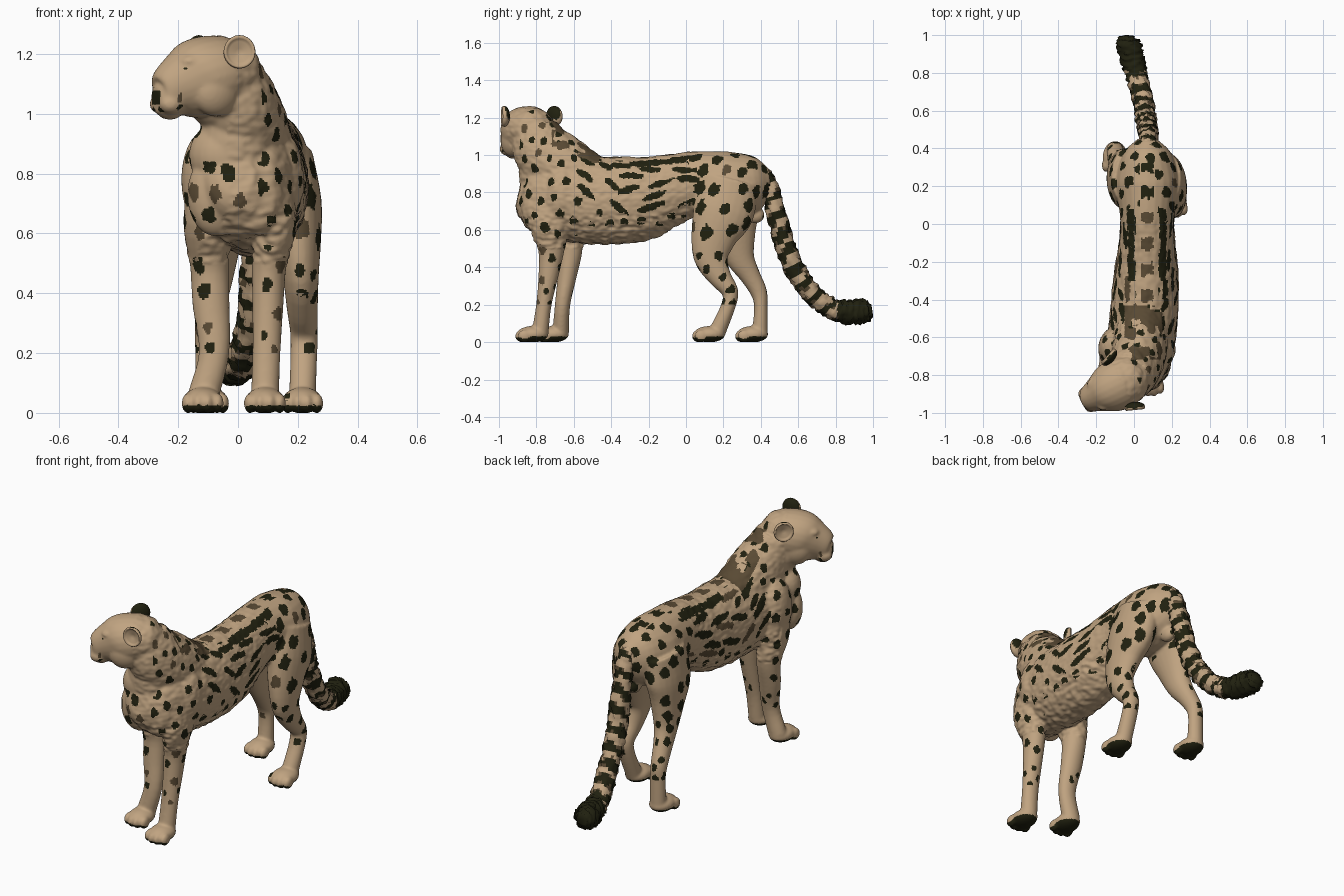
import bpy, bmesh, math, random
from mathutils import Matrix, Vector, kdtree, noise

if "Cube" in bpy.data.objects:
    bpy.data.objects.remove(bpy.data.objects["Cube"])
rnd = random.Random(4)


def material(name, r, g, b):
    m = bpy.data.materials.new(name)
    m.use_nodes = True
    m.diffuse_color = (r, g, b, 1)
    bsdf = m.node_tree.nodes["Principled BSDF"]
    bsdf.inputs["Base Color"].default_value = (r, g, b, 1)
    bsdf.inputs["Roughness"].default_value = 0.8
    return m


MATS = [material("tan fur", 0.53, 0.37, 0.22),
        material("black markings", 0.015, 0.015, 0.005),
        material("brown markings", 0.10, 0.068, 0.034)]
FUR, BLACK, BROWN = range(3)


def spline(pts, steps):
    """Catmull-Rom through tuples of any length."""
    p = [Vector(q) for q in pts]
    p = [p[0] * 2 - p[1]] + p + [p[-1] * 2 - p[-2]]
    out = []
    for i in range(1, len(p) - 2):
        a, b, c, d = p[i - 1:i + 3]
        for k in range(steps):
            t = k / steps
            out.append((b * 2 + (c - a) * t + (a * 2 - b * 5 + c * 4 - d) * t * t
                        + (b * 3 - a - c * 3 + d) * t ** 3) / 2)
    return out + [p[-2]]


def loft(bm, pts, side=(1, 0, 0), M=Matrix(), steps=4, segs=24, fuzz=0):
    """Tube of elliptical rings; each point is x, y, z, side radius, other radius."""
    path, rings = spline(pts, steps), []
    for i, p in enumerate(path):
        t = (path[min(i + 1, len(path) - 1)] - path[max(i - 1, 0)]).to_3d().normalized()
        u = Vector(side)
        u = (u - t * u.dot(t)).normalized()
        v = t.cross(u)
        ring = []
        for k in range(segs):
            a = math.tau * k / segs
            j = 1 + fuzz * rnd.uniform(-1, 1)
            ring.append(bm.verts.new(M @ (p.to_3d() + (u * math.cos(a) * p[3] + v * math.sin(a) * p[4]) * j)))
        rings.append(ring)
    for r, s in zip(rings, rings[1:]):
        for k in range(segs):
            bm.faces.new((r[k], r[k - 1], s[k - 1], s[k]))
    bm.faces.new(rings[0])
    bm.faces.new(rings[-1])


def ball(bm, c, r, M=Matrix()):
    bmesh.ops.create_uvsphere(bm, u_segments=24, v_segments=14, radius=1,
                              matrix=M @ Matrix.Translation(c) @ Matrix.Diagonal((*r, 1)))


def finish(bm, name):
    bmesh.ops.recalc_face_normals(bm, faces=bm.faces[:])
    me = bpy.data.meshes.new(name)
    bm.to_mesh(me)
    bm.free()
    ob = bpy.data.objects.new(name, me)
    bpy.context.collection.objects.link(ob)
    dress(me)
    return ob


def dress(me):
    me.materials.clear()
    for m in MATS:
        me.materials.append(m)
    me.polygons.foreach_set("use_smooth", [True] * len(me.polygons))


# Head frame: local x is forward, y is its left, z is up
HEAD = Matrix.Translation((-.063, -.838, 1.13)) @ Matrix.Rotation(math.radians(207), 4, "Z")
TO_HEAD = HEAD.inverted()

bm = bmesh.new()
# Torso
loft(bm, [(.07, .45, .86, .05, .07), (.07, .37, .85, .13, .15), (.07, .22, .83, .17, .19),
          (.07, .05, .845, .145, .175), (.07, -.1, .81, .15, .195), (.065, -.25, .765, .17, .228),
          (.055, -.45, .757, .18, .236), (.04, -.6, .77, .18, .235), (.01, -.75, .775, .165, .21),
          (-.005, -.85, .785, .125, .145), (-.005, -.895, .795, .06, .07)])
# Neck and throat
loft(bm, [(.05, -.48, .83, .14, .15), (.03, -.66, .93, .145, .175), (.005, -.76, 1.02, .135, .165),
          (-.03, -.81, 1.12, .12, .135)])
for c, r in (((-.01, -.79, .91), (.12, .105, .17)), ((-.05, -.81, 1.04), (.115, .11, .1)),
             ((-.04, -.79, .86), (.125, .1, .12))):
    ball(bm, c, r)
# Head
loft(bm, [(-.14, 0, 0, .05, .05), (-.09, 0, 0, .11, .105), (0, 0, .005, .137, .127), (.07, 0, -.01, .132, .135),
          (.12, 0, -.03, .108, .122), (.17, 0, -.052, .082, .098), (.21, 0, -.078, .062, .07),
          (.238, 0, -.082, .036, .042)], (0, 1, 0), HEAD)
for s in (-1, 1):
    ball(bm, (.195, s * .036, -.098), (.045, .036, .034), HEAD)
    ball(bm, (.13, s * .06, .045), (.045, .035, .024), HEAD)
    ball(bm, (.05, s * .075, -.055), (.085, .056, .085), HEAD)
ball(bm, (.185, 0, -.128), (.04, .038, .022), HEAD)
# Legs, each followed by its paw
legs = [
    [(.11, -.7, .8, .06, .12), (.125, -.73, .64, .07, .11), (.105, -.72, .5, .058, .072),
     (.1, -.735, .36, .052, .054), (.095, -.76, .2, .047, .041), (.09, -.78, .05, .047, .045)],
    [(-.08, -.66, .8, .08, .12), (-.105, -.65, .64, .078, .1), (-.095, -.62, .5, .066, .068),
     (-.09, -.635, .36, .062, .052), (-.08, -.66, .2, .051, .041), (-.118, -.67, .05, .052, .044)],
    [(.16, .24, .86, .09, .15), (.185, .2, .7, .095, .165), (.2, .15, .57, .078, .125),
     (.21, .135, .45, .06, .093), (.215, .18, .35, .052, .063), (.22, .235, .27, .046, .045),
     (.22, .225, .19, .045, .039), (.215, .165, .05, .045, .046)],
    [(-.03, .25, .86, .09, .15), (-.055, .24, .7, .09, .16), (-.065, .26, .57, .075, .115),
     (-.075, .29, .45, .058, .078), (-.09, .34, .36, .05, .056), (-.1, .388, .27, .045, .045),
     (-.1, .4, .19, .043, .036), (-.1, .395, .05, .045, .042)]]
for pts in legs:
    loft(bm, pts)
    x, y = pts[-1][:2]
    ball(bm, (x, y - .04, .042), (.066, .085, .044))
    for k in (-1.5, -.5, .5, 1.5):
        ball(bm, (x + k * .033, y - .105 + abs(k) * .014, .032), (.021, .036, .034))
# Muscles and underside
for c, r in (((.13, -.66, .78), (.09, .11, .17)), ((-.1, -.66, .78), (.09, .11, .17)),
             ((.06, -.82, .72), (.09, .065, .13)), ((-.075, -.81, .73), (.095, .065, .14)),
             ((.07, .37, .68), (.035, .05, .045)), ((.065, -.6, .92), (.09, .16, .085))):
    ball(bm, c, r)
body = finish(bm, "body")

# Fuse the parts into one skin
rem = body.modifiers.new("fuse", "REMESH")
rem.mode, rem.voxel_size = "VOXEL", 0.0068
smooth = body.modifiers.new("soften", "SMOOTH")
smooth.factor, smooth.iterations = 0.5, 9
dg = bpy.context.evaluated_depsgraph_get()
skin = bpy.data.meshes.new_from_object(body.evaluated_get(dg))
body.modifiers.clear()
body.data = skin
dress(skin)

# Shaggy relief on chest, neck and belly
normals = [v.normal.copy() for v in skin.vertices]
for v, n in zip(skin.vertices, normals):
    p = v.co
    if p.y < .02 and p.z > .5 and (TO_HEAD @ p).x < .0:
        q = Vector((p.x * 30, p.y * 30, p.z * 45))
        v.co = p + n * noise.noise(q) * (.008 if p.z < .68 else .004)
    v.co.z = max(v.co.z, 0)


# Coat markings
def bare(p, n):
    h = TO_HEAD @ p
    mid = .07 if p.y > 0 else 0
    return (p.z < .2 or (h.x > -.08 and p.z > .96) or (n.y < -.5 and p.z > .84 and p.x < .08) or n.z < -.5
            or (p.z < .62 and -.58 < p.y < .02) or (p.z < .62 and n.x * (p.x - mid) < 0 and abs(n.x) > .35))


def grain(p):
    """Stripe direction, squeeze, spacing and size at a place on the coat."""
    if -.57 < p.y < .06 and p.z > .7:
        d = (0, .74, -.67) if p.y < -.36 else (0, .94, .3) if p.z < .85 else (0, 1, -.06)
        return Vector(d).normalized(), .27, .045, .0195
    if p.y > 0:
        size = .028 if p.z > .5 else .02
        return Vector((0, .5, .86)), .75, size * 2.65, size
    size = .019 if p.z > .95 else .022 if p.z > .3 else .016
    return Vector((0, 0, 1)), .85, size * 3.1, size


def spread(delta, d, k):
    a = delta.dot(d)
    return math.sqrt(max(delta.length_squared - a * a, 0) + (a * k) ** 2)


faces = skin.polygons
seeds = []
for f in rnd.sample(list(faces), 9000):
    p = f.center.copy()
    if bare(p, f.normal):
        continue
    d, k, gap, size = grain(p)
    if all(spread(p - q[0], d, k) > gap for q in seeds):
        tone = BROWN if rnd.random() < (.25 if f.normal.y < -.4 else .07) else BLACK
        seeds.append((p, d, k, size * rnd.uniform(.85, 1.15), tone))
tree = kdtree.KDTree(len(seeds))
for i, q in enumerate(seeds):
    tree.insert(q[0], i)
tree.balance()


def near_line(p, a, b, r):
    t = max(0, min(1, (p - a).dot(b - a) / (b - a).length_squared))
    return (p - a - (b - a) * t).length < r


def marking(p, n):
    h = TO_HEAD @ p
    if p.z < .03 and n.z < -.25 or p.z < .012:
        return BLACK
    if h.x > .225 and -.1 < h.z < -.05 and abs(h.y) < .03:
        return BLACK
    if h.x > .08 and h.z > -.15:
        m = Vector((h.x, abs(h.y), h.z))
        if near_line(m, Vector((.165, .06, .01)), Vector((.185, .072, -.085)), .008):
            return BROWN
        if near_line(m, Vector((.235, .02, -.118)), Vector((.17, .076, -.105)), .009):
            return BLACK
    wob = noise.noise(p * 45)
    off = abs(p.x - .07)
    if n.z > .3 and -.72 < p.y < -.43 and abs(p.x - .05) < .1 and p.z > .9:
        if (p - Vector((.04, -.56, p.z))).length > .03 and noise.noise(p * 16) > (-.02 if p.y < -.54 else -.3):
            return BROWN
    if n.z > .55 and -.42 < p.y < .32:
        if -.3 < p.y < .08 and abs(off - .085) < .018 + .01 * wob:
            return BLACK
        if off < .032 and math.sin(p.y * 46) > .1 + wob:
            return BLACK if p.y > .1 else BROWN
        if off < (.06 if p.y < .06 else .04):
            return FUR
    if not bare(p, n):
        for _, i, _ in tree.find_range(p, .12):
            q, d, k, size, tone = seeds[i]
            if spread(p - q, d, k) < size * (1 + .4 * wob):
                return tone
    return FUR


for f in faces:
    f.material_index = marking(f.center, f.normal)

# Ears: cupped discs with dark upper backs
for s, name in ((1, "left_ear"), (-1, "right_ear")):
    bm = bmesh.new()
    ball(bm, (0, 0, 0), (.054, .056, .03))
    for v in bm.verts:
        r = math.hypot(v.co.x, v.co.y) / .056
        if v.co.z > 0 and r < .85:
            v.co.z = .016 * r - .01
    n = Vector((.36, s * .93, 0))
    up = Vector((0, 0, 1))
    R = Matrix((up.cross(n), up, n)).transposed().to_4x4()
    bmesh.ops.transform(bm, matrix=HEAD @ Matrix.Translation((0, s * .15, .077)) @ R, verts=bm.verts[:])
    ear = finish(bm, name)
    back = up * .75 - HEAD.to_3x3() @ n
    for f in ear.data.polygons:
        f.material_index = BLACK if f.normal.dot(back) > .5 and f.center.z > 1.19 else FUR

# Eyes
for s, name in ((1, "left_eye"), (-1, "right_eye")):
    bm = bmesh.new()
    ball(bm, (.158, s * .07, .02), (.015, .013, .009), HEAD)
    for f in finish(bm, name).data.polygons:
        f.material_index = BLACK

# Tail with bands, paler underneath, and a dark tuft
bm = bmesh.new()
tail_path = [(.07, .35, .94, .045), (.075, .43, .86, .048), (.075, .485, .68, .05), (.065, .545, .47, .053),
             (.05, .64, .3, .054), (.02, .76, .19, .054), (-.005, .86, .16, .062), (-.03, .96, .165, .062),
             (-.03, .995, .17, .03)]
loft(bm, [(*p, p[3]) for p in tail_path], steps=10, segs=24, fuzz=.16)
tail = finish(bm, "tail")
under = Vector((0, -.8, -.6))
for f in tail.data.polygons:
    c = f.center
    along = c.y * .75 - c.z * .8
    band = math.sin(along * 64 + 2 * noise.noise(c * 25)) - max(0, f.normal.dot(under)) * .3
    f.material_index = BLACK if c.y > .81 or band > .25 else BROWN if band > -.1 else FUR
